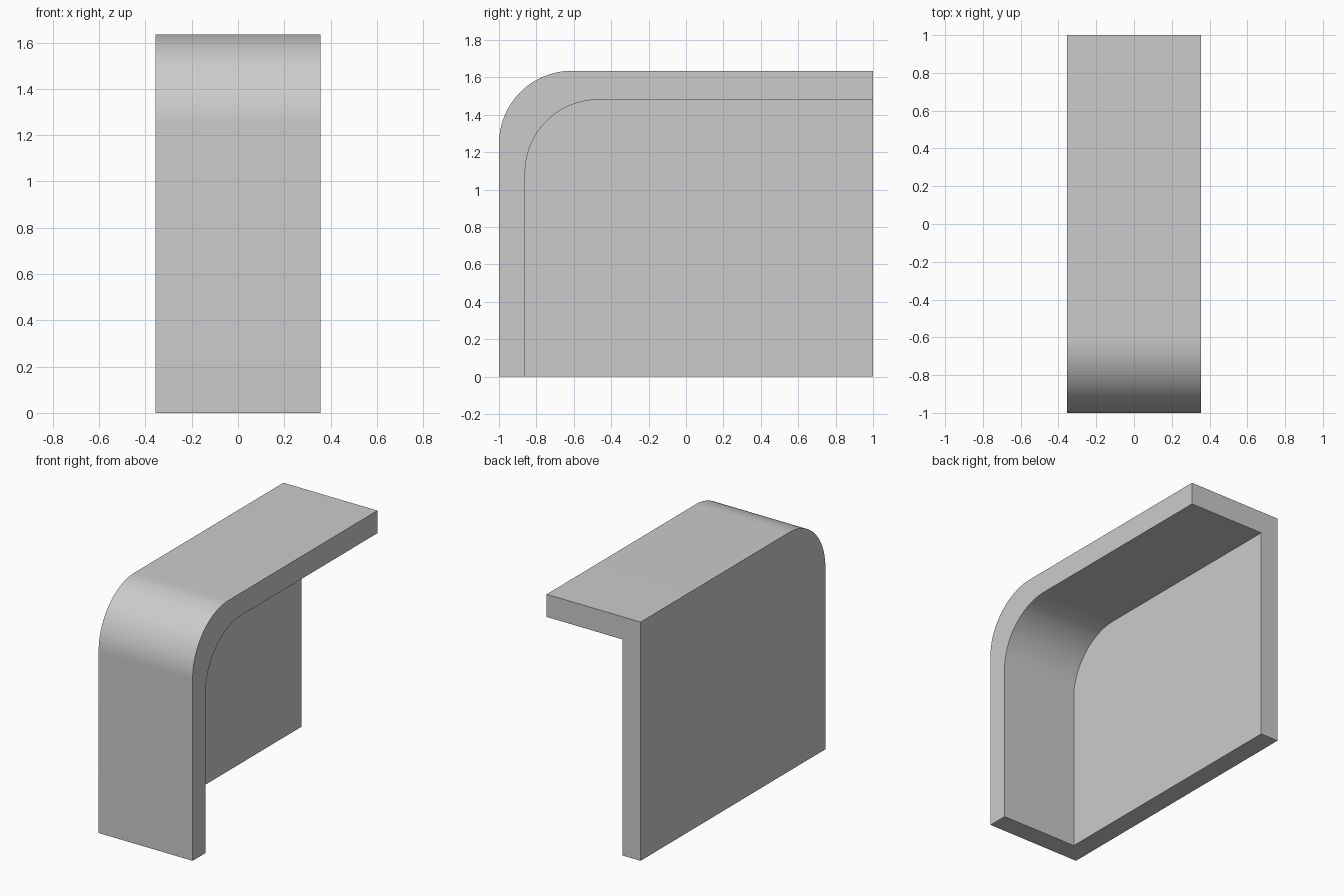
import bpy
import bmesh
from math import cos, sin, pi

cube = bpy.data.objects.get("Cube")
if cube:
    bpy.data.objects.remove(cube, do_unlink=True)

# Main sizes
HALF_WIDTH = 0.356
HEIGHT = 1.635
PANEL_X = -0.22      # inner face of the side panel
RADIUS = 0.39
WALL_Y, WALL_Z = 0.14, 0.155
STEPS = 32

grey = bpy.data.materials.new("light_grey")
grey.use_nodes = True
grey.diffuse_color = (0.6, 0.6, 0.6, 1)
grey.node_tree.nodes["Principled BSDF"].inputs["Base Color"].default_value = (0.6, 0.6, 0.6, 1)


def rounded_path(front, top):
    """Side outline (y, z): up the front, round the corner, back along the top."""
    arc = [(front + RADIUS * (1 - cos(a)), top - RADIUS * (1 - sin(a)))
           for a in (pi / 2 * i / STEPS for i in range(STEPS + 1))]
    return [(front, 0)] + arc + [(1, top)]


bm = bmesh.new()


def row(path, x):
    return [bm.verts.new((x, y, z)) for y, z in path]


def strip(a, b):
    for i in range(len(a) - 1):
        bm.faces.new((a[i], a[i + 1], b[i + 1], b[i]))


outer = rounded_path(-1, HEIGHT)
inner = rounded_path(-1 + WALL_Y, HEIGHT - WALL_Z)
outer_closed = row(outer, -HALF_WIDTH)
outer_open = row(outer, HALF_WIDTH)
inner_open = row(inner, HALF_WIDTH)
inner_panel = row(inner, PANEL_X)
corner_out = bm.verts.new((-HALF_WIDTH, 1, 0))
corner_in = bm.verts.new((PANEL_X, 1, 0))

# Curved outer and inner skins, and the rim on the open side
strip(outer_closed, outer_open)
strip(inner_open, inner_panel)
strip(outer_open, inner_open)

# Side panel, outside and inside
bm.faces.new(outer_closed + [corner_out])
bm.faces.new(inner_panel + [corner_in])

# L-shaped ends at the bottom and the back
for end in (0, -1):
    bm.faces.new((outer_closed[end], outer_open[end], inner_open[end],
                  inner_panel[end], corner_in, corner_out))

bmesh.ops.recalc_face_normals(bm, faces=bm.faces[:])
mesh = bpy.data.meshes.new("corner_cover")
bm.to_mesh(mesh)
bm.free()
mesh.materials.append(grey)
cover = bpy.data.objects.new("corner_cover", mesh)
bpy.context.collection.objects.link(cover)

# Smooth bend with sharp edges elsewhere
bpy.ops.object.select_all(action="DESELECT")
cover.select_set(True)
bpy.context.view_layer.objects.active = cover
bpy.ops.object.shade_smooth_by_angle(angle=pi / 6)
